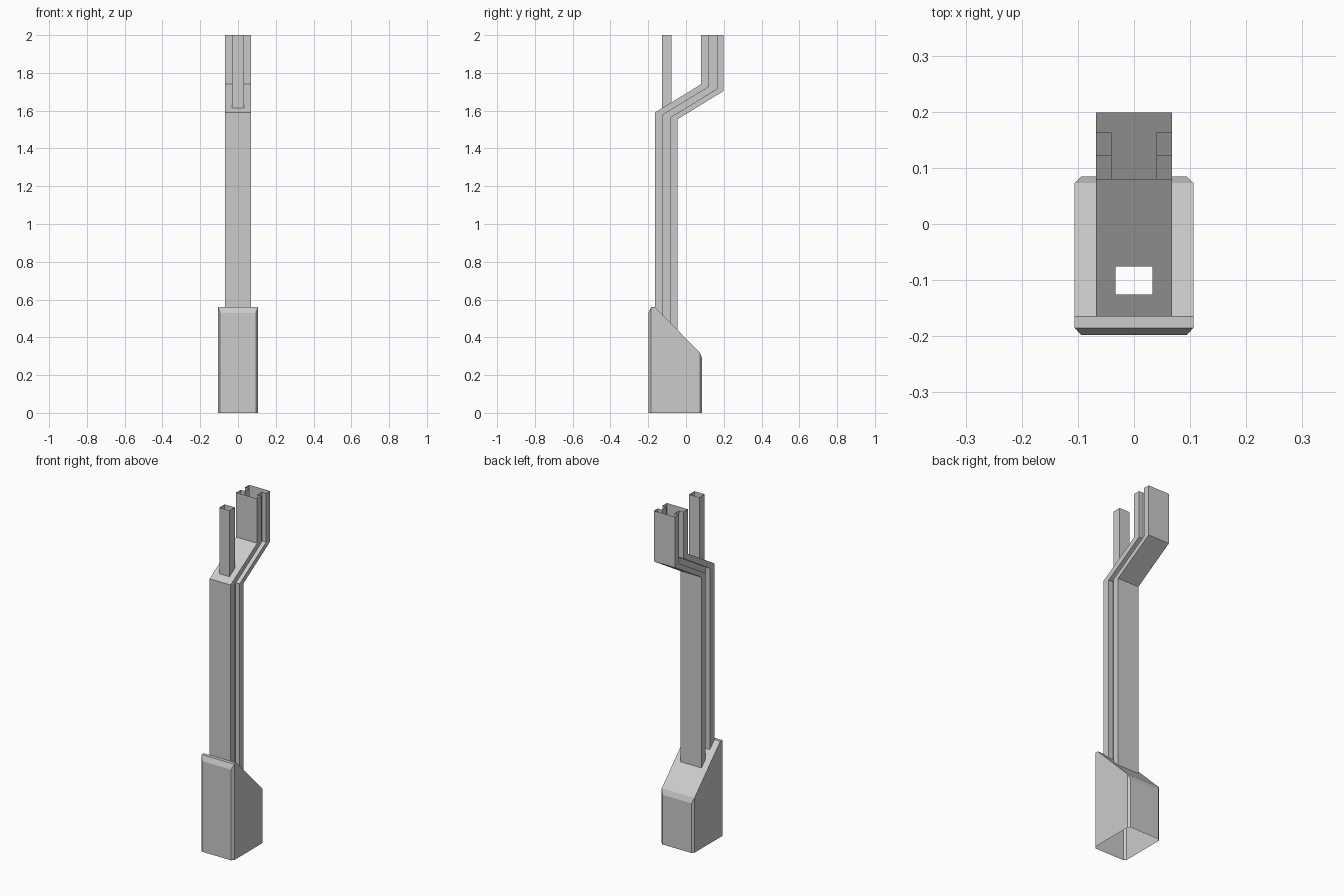
import bpy

if "Cube" in bpy.data.objects:
    bpy.data.objects.remove(bpy.data.objects["Cube"])

def make(name, faces):
    """Build a mesh object from faces given as point lists, sharing equal points."""
    index, polys = {}, []
    for f in faces:
        polys.append([index.setdefault(tuple(round(c, 5) for c in p), len(index)) for p in f])
    mesh = bpy.data.meshes.new(name)
    mesh.from_pydata(list(index), [], polys)
    ob = bpy.data.objects.new(name, mesh)
    bpy.context.collection.objects.link(ob)
    return ob

def bridge(a, b, closed=True, skip=()):
    """Quads between two matching sections."""
    n = len(a)
    return [[a[i], a[(i + 1) % n], b[(i + 1) % n], b[i]]
            for i in range(n if closed else n - 1) if i not in skip]

# shared dimensions
Y0, Y1 = -0.165, 0.08            # front of lower and upper beam
W, WEB = 0.068, 0.04             # half widths of flange and web
D1, D2, D = 0.042, 0.083, 0.119  # groove and full depths
BW, BACK = 0.106, 0.073          # base half width, end of its slope

def slope_z(y):                  # sloped top of the base
    return 0.56 - (y - Y0) * 0.24 / (BACK - Y0)

# H-shaped beam section, anticlockwise from above
right = [(W, 0), (W, D1), (WEB, D1), (WEB, D2), (W, D2), (W, D)]
section = [(-W, 0)] + right + [(-x, d) for x, d in right[:0:-1]]

def ring(y, zf):
    return [(x, y + d, zf(d)) for x, d in section]

foot = ring(Y0, lambda d: slope_z(Y0 + d))
bend1 = ring(Y0, lambda d: 1.59 - 0.036 * d / D)
bend2 = ring(Y1, lambda d: 1.74 - 0.036 * d / D)
top = ring(Y1, lambda d: 2.0)

# hollow post outline on the sloped front of the beam
px, py0, py1 = 0.033, -0.126, -0.076
post_low = [(x, y, 1.59 + (y - Y0) * 0.15 / (Y1 - Y0))
            for x, y in ((-px, py0), (px, py0), (px, py1), (-px, py1))]
post_top = [(x, y, 2.0) for x, y, _ in post_low]
make("front_post", bridge(post_low, post_top))

# cranked beam, open at both ends, with an opening under the post
slope_panel = [bend1[0], bend1[1], bend2[1], bend2[0]]
make("cranked_beam", bridge(foot, bend1) + bridge(bend1, bend2, skip=(0,))
     + bridge(bend2, top) + bridge(slope_panel, post_low))

# base shell: arch sections from front to back, open underneath
def arch(w, y, h):
    return [(-w, y, 0), (-w, y, h), (w, y, h), (w, y, 0)]

arches = [arch(0.094, -0.198, 0.53), arch(BW, -0.185, 0.56), arch(BW, Y0, 0.56),
          arch(BW, BACK, 0.32), arch(0.094, 0.085, 0.29)]
faces = [arches[0][::-1], arches[-1]]
for i in range(4):
    faces += bridge(arches[i], arches[i + 1], closed=False, skip=(1,) if i == 2 else ())
# sloped top, notched around the beam
faces.append([arches[2][1], foot[0]] + foot[:0:-1] + [arches[2][2], arches[3][2], arches[3][1]])
make("base_housing", faces)
